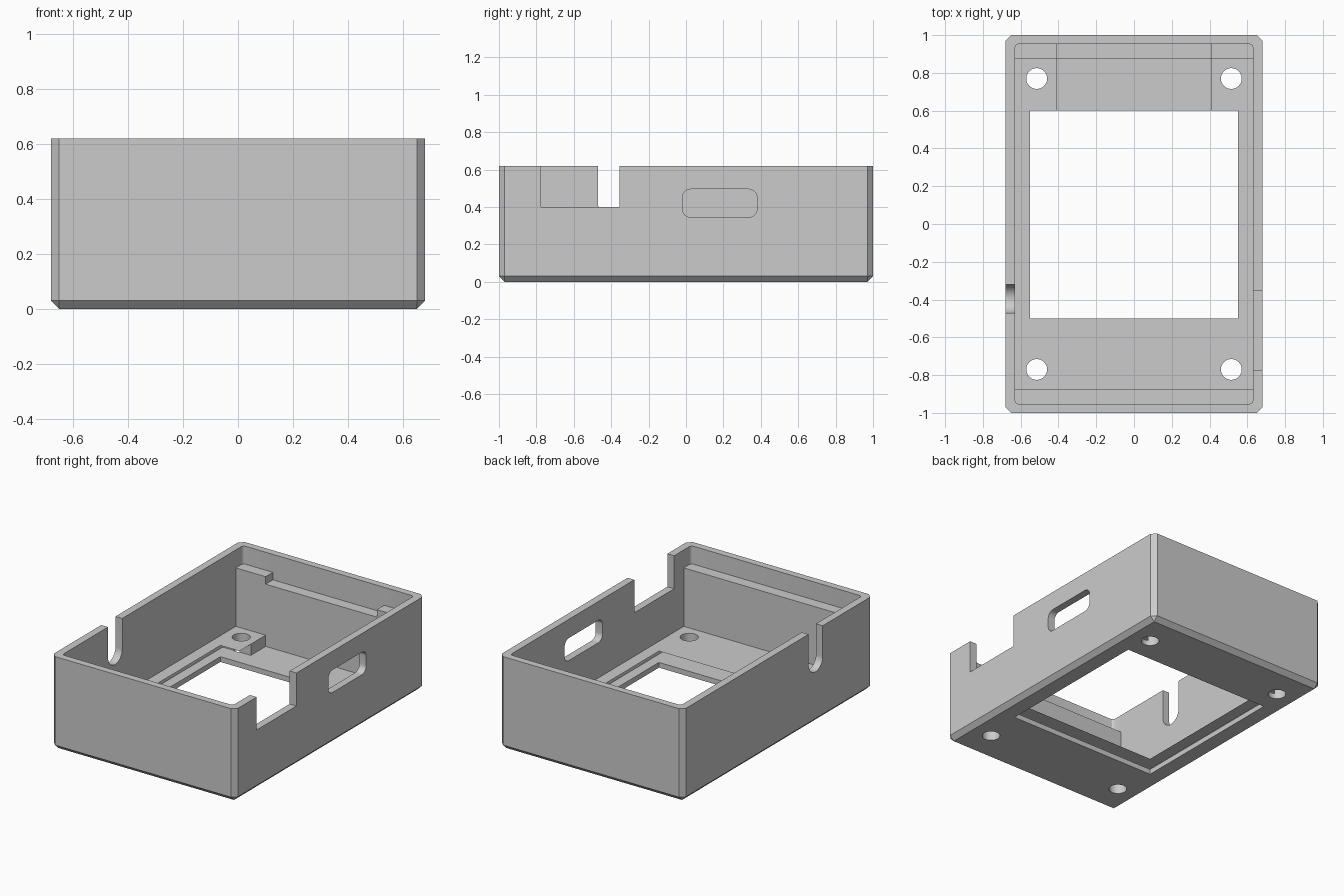
import bpy, bmesh
from mathutils import Matrix, Vector

cube = bpy.data.objects.get("Cube")
if cube:
    bpy.data.objects.remove(cube)

grey = bpy.data.materials.new("plain_grey")
grey.use_nodes = True
grey.diffuse_color = (0.6, 0.6, 0.6, 1)
grey.node_tree.nodes["Principled BSDF"].inputs["Base Color"].default_value = (0.6, 0.6, 0.6, 1)

W, L, H = 0.68, 1.0, 0.62      # half width, half length, height
IN = 0.63                      # inner half width
FLOOR, PAD, LEDGE = 0.035, 0.11, 0.5
TOP = 0.8                      # cutters reach above the rim


def finish(bm, name):
    bmesh.ops.recalc_face_normals(bm, faces=bm.faces)
    mesh = bpy.data.meshes.new(name)
    bm.to_mesh(mesh)
    bm.free()
    mesh.materials.append(grey)
    ob = bpy.data.objects.new(name, mesh)
    bpy.context.collection.objects.link(ob)
    return ob


def box(name, x, y, z, axis=None, bevel=0.0, segments=1, base=False, taper=0.0):
    """Box from ranges; bevels edges along one axis, and the base rim if asked."""
    bm = bmesh.new()
    bmesh.ops.create_cube(bm, size=1)
    size = Vector((x[1] - x[0], y[1] - y[0], z[1] - z[0]))
    mid = Vector((x[0] + x[1], y[0] + y[1], z[0] + z[1])) / 2
    bmesh.ops.transform(bm, matrix=Matrix.Translation(mid) @ Matrix.Diagonal(size).to_4x4(), verts=bm.verts)
    for v in bm.verts:
        if v.co.z < mid.z:
            v.co.x -= taper if v.co.x > mid.x else -taper
    if bevel:
        edges = [e for e in bm.edges
                 if abs((e.verts[0].co - e.verts[1].co).normalized()[axis]) > 0.9
                 or (base and all(v.co.z < mid.z for v in e.verts))]
        bmesh.ops.bevel(bm, geom=edges, offset=bevel, segments=segments, profile=0.5, affect='EDGES')
    return finish(bm, name)


def cylinder(name, at, radius, depth, matrix=Matrix()):
    bm = bmesh.new()
    bmesh.ops.create_cone(bm, cap_ends=True, segments=48, radius1=radius, radius2=radius,
                          depth=depth, matrix=Matrix.Translation(at) @ matrix)
    return finish(bm, name)


# Outer block with chamfered corners and base
shell = box("enclosure_shell", (-W, W), (-L, L), (0, H), axis=2, bevel=0.03, base=True)

cutters = [
    # Rim recess, main cavity and low middle part of the back ledge
    box("rim_recess", (-IN, IN), (-0.953, 0.953), (LEDGE, TOP), axis=2, bevel=0.02, segments=3),
    box("main_cavity", (-IN, IN), (-0.877, 0.877), (PAD, TOP)),
    box("back_ledge_drop", (-0.41, 0.41), (0.7, 0.953), (0.45, TOP)),
    # Floor pocket with sloping sides, and the gap between the back pads
    box("floor_pocket", (-IN, IN), (-0.72, 0.72), (FLOOR, PAD), taper=0.013),
    box("back_floor_gap", (-0.41, 0.41), (0.6, 0.877), (FLOOR, 0.3)),
    box("floor_window", (-0.55, 0.55), (-0.5, 0.6), (-0.1, 0.2)),
    # Left wall notch and rounded port
    box("left_notch", (0.6, 0.8), (-0.775, -0.355), (0.4, TOP)),
    box("left_port", (0.6, 0.8), (-0.02, 0.38), (0.345, 0.495), axis=0, bevel=0.045, segments=8),
    # Right wall cable slot with a round bottom
    box("cable_slot", (-0.8, -0.6), (-0.47, -0.32), (0.417, TOP)),
    cylinder("cable_slot_round", (-0.7, -0.395, 0.417), 0.075, 0.2, Matrix.Rotation(1.5707963, 4, 'Y')),
]
# Screw holes
for sx in (-1, 1):
    for sy in (-1, 1):
        cutters.append(cylinder("screw_hole", (sx * 0.515, sy * 0.77, 0.1), 0.055, 0.4))

# Cut everything out of the block, one after another
bpy.context.view_layer.objects.active = shell
for cutter in cutters:
    cutter.hide_render = True
    mod = shell.modifiers.new(cutter.name, 'BOOLEAN')
    mod.operation = 'DIFFERENCE'
    mod.solver = 'EXACT'
    mod.object = cutter
    bpy.ops.object.modifier_apply(modifier=mod.name)
    bpy.data.objects.remove(cutter)

# Smooth round holes, keep other edges sharp
bpy.ops.object.select_all(action='DESELECT')
shell.select_set(True)
bpy.ops.object.shade_smooth_by_angle(angle=0.4)
